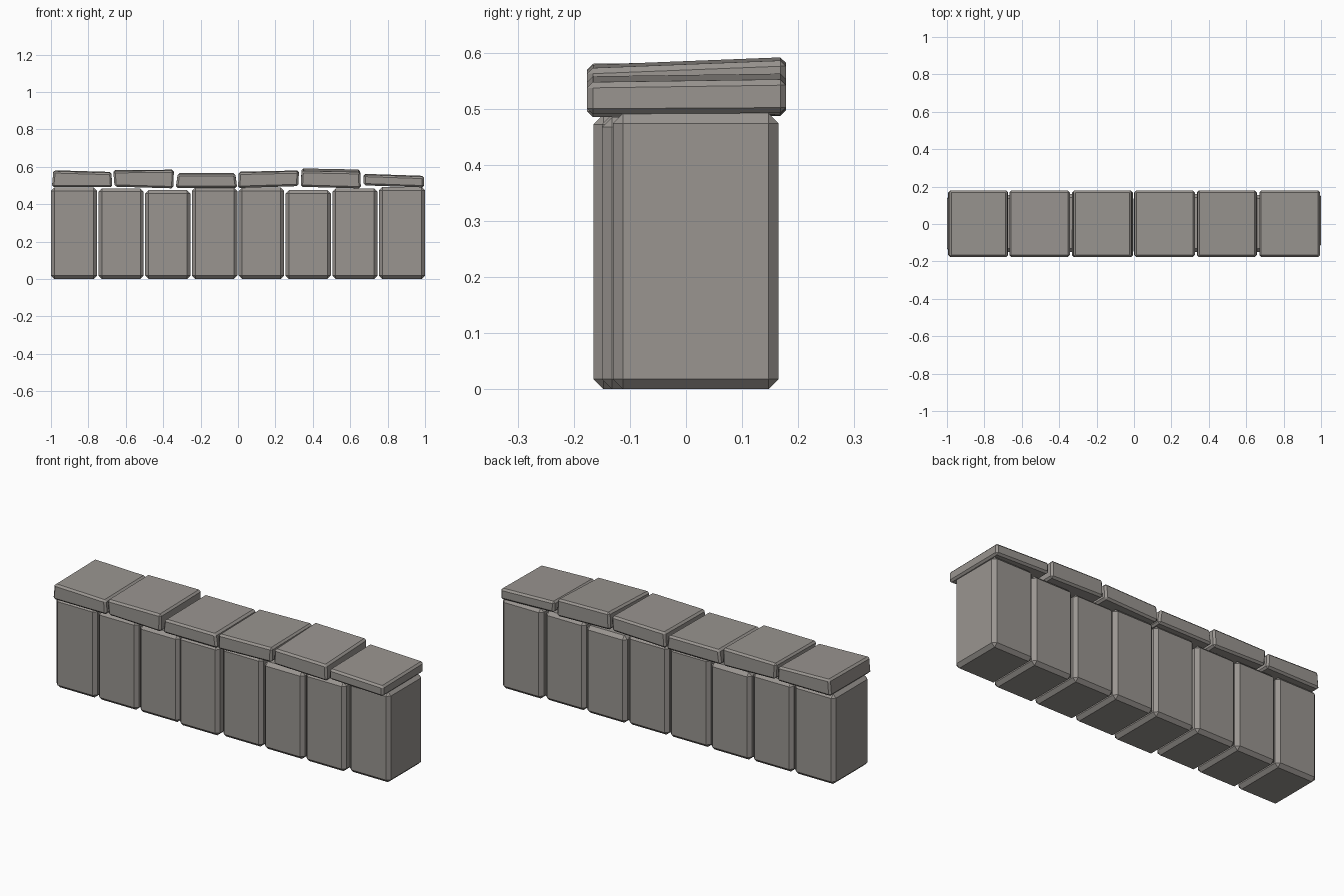
import bpy, bmesh

if "Cube" in bpy.data.objects:
    bpy.data.objects.remove(bpy.data.objects["Cube"])

stone = bpy.data.materials.new("warm grey stone")
stone.diffuse_color = (0.32, 0.30, 0.28, 1)
stone.use_nodes = True
stone.node_tree.nodes["Principled BSDF"].inputs["Base Color"].default_value = stone.diffuse_color


def make_block(name, profile, y0, y1, bevel, rise=0.0):
    """Four-point x/z profile (BL, BR, TR, TL) run from y0 to y1, chamfered.
    rise lifts the top at the back, relative to the front."""
    bm = bmesh.new()
    front = [bm.verts.new((x, y0, z - (rise if i > 1 else rise * 0.4)))
             for i, (x, z) in enumerate(profile)]
    back = [bm.verts.new((x, y1, z)) for x, z in profile]
    bm.faces.new(front)
    bm.faces.new(back[::-1])
    for i in range(4):
        j = (i + 1) % 4
        bm.faces.new((front[j], front[i], back[i], back[j]))
    bmesh.ops.recalc_face_normals(bm, faces=bm.faces[:])
    bmesh.ops.bevel(bm, geom=bm.edges[:], offset=bevel, segments=1,
                    profile=0.5, affect='EDGES', clamp_overlap=True)
    mesh = bpy.data.meshes.new(name)
    bm.to_mesh(mesh)
    bm.free()
    mesh.materials.append(stone)
    bpy.context.collection.objects.link(bpy.data.objects.new(name, mesh))


# Upright wall blocks: top height, front y, back y
uprights = [(.49, -.15, .155), (.485, -.15, .155), (.475, -.15, .16), (.49, -.165, .155),
            (.49, -.15, .155), (.475, -.15, .16), (.485, -.15, .155), (.492, -.13, .165)]
for i, (top, y0, y1) in enumerate(uprights):
    x0 = -1 + i * 0.25 + (0.004 if i else 0)
    x1 = -0.75 + i * 0.25 - (0.004 if i < 7 else 0)
    make_block(f"wall_block_{i + 1}", [(x0, 0), (x1, 0), (x1, top), (x0, top)],
               y0, y1, 0.018)

# Uneven cap slabs: bottom left, bottom right, top right, top left; back rise
caps = [
    ([(-.995, .493), (-.672, .493), (-.677, .573), (-.987, .582)], .005),
    ([(-.660, .496), (-.345, .487), (-.343, .585), (-.667, .583)], .005),
    ([(-.333, .488), (-.004, .488), (-.015, .566), (-.322, .566)], .004),
    ([(.000, .489), (.322, .499), (.326, .581), (.004, .574)], .005),
    ([(.335, .499), (.657, .490), (.653, .586), (.340, .592)], .014),
    ([(.672, .503), (.995, .492), (.995, .552), (.670, .563)], .005),
]
for i, (profile, rise) in enumerate(caps):
    make_block(f"cap_slab_{i + 1}", profile, -0.176, 0.178, 0.01, rise)
